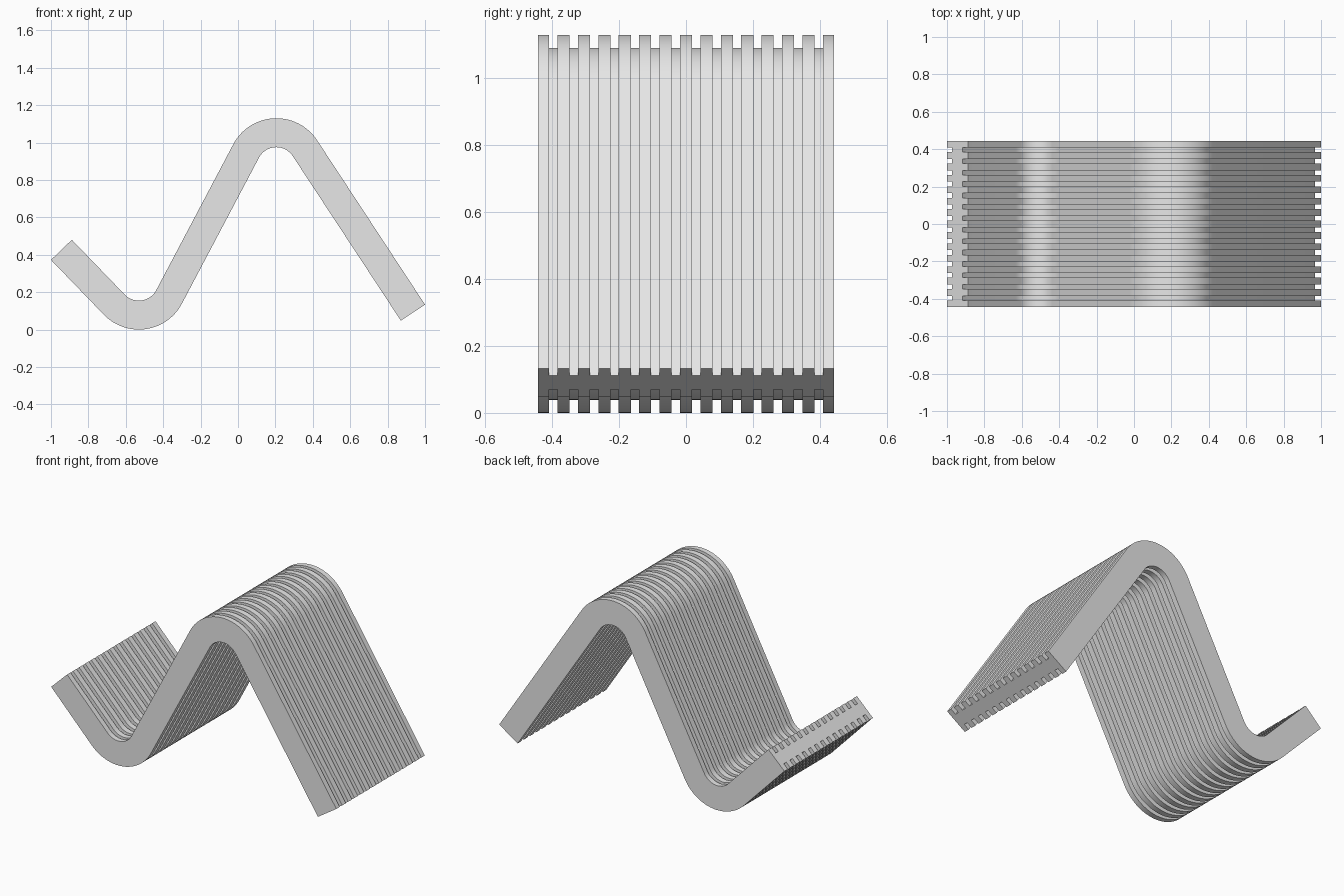
import bpy
import bmesh
from math import sin, cos, radians
from mathutils import Vector

cube = bpy.data.objects.get("Cube")
if cube:
    bpy.data.objects.remove(cube)

HALF_WIDTH = 0.443
HALF_THICK = 0.0775
PITCH, GROOVE, DEPTH, COUNT = 0.061, 0.025, 0.039, 14
OUTER = 0.26                      # outer radius of both bends
MID = OUTER - HALF_THICK          # centreline radius
LOW, HIGH = Vector((-0.53, OUTER)), Vector((0.205, 1.13 - OUTER))
LEFT, RISE, FALL = radians(-46), radians(62.2), radians(-56.7)
STEPS = 28

grey = bpy.data.materials.new("light grey")
grey.use_nodes = True
grey.diffuse_color = (0.8, 0.8, 0.8, 1)
grey.node_tree.nodes["Principled BSDF"].inputs["Base Color"].default_value = (0.8, 0.8, 0.8, 1)


def heading(a):
    return Vector((cos(a), sin(a)))


def normal(a):
    return Vector((-sin(a), cos(a)))


def bend(centre, start, end, side):
    """Centreline points and angles round one bend."""
    angles = [start + (end - start) * i / STEPS for i in range(STEPS + 1)]
    return [(centre + normal(a) * MID * side, a) for a in angles]


# Centreline: straight tail, valley, straight rise, crest, straight fall
path = bend(LOW, LEFT, RISE, -1) + bend(HIGH, RISE, FALL, 1)
first, last = path[0][0], path[-1][0]
tail = (first - normal(LEFT) * HALF_THICK).x + 1
fall = 1 - (last + normal(FALL) * HALF_THICK).x
path.insert(0, (first - heading(LEFT) * tail / cos(LEFT), LEFT))
path.append((last + heading(FALL) * fall / cos(FALL), FALL))

# Cross-section: a slab with matching grooves in both faces
upper = [(-HALF_WIDTH, HALF_THICK)]
for i in range(COUNT):
    y = (i - (COUNT - 1) / 2) * PITCH
    a, b = y - GROOVE / 2, y + GROOVE / 2
    floor = HALF_THICK - DEPTH
    upper += [(a, HALF_THICK), (a, floor), (b, floor), (b, HALF_THICK)]
upper.append((HALF_WIDTH, HALF_THICK))
section = upper + [(y, -h) for y, h in reversed(upper)]

# Sweep the section along the centreline
bm = bmesh.new()
rings = []
for p, a in path:
    n = normal(a)
    rings.append([bm.verts.new((p.x + n.x * h, y, p.y + n.y * h)) for y, h in section])
size = len(section)
for r, s in zip(rings, rings[1:]):
    for i in range(size):
        j = (i + 1) % size
        bm.faces.new((r[i], r[j], s[j], s[i]))
bm.faces.new(rings[0])
bm.faces.new(rings[-1])
bmesh.ops.recalc_face_normals(bm, faces=bm.faces)

mesh = bpy.data.meshes.new("grooved_wave_strip")
bm.to_mesh(mesh)
bm.free()
mesh.materials.append(grey)
strip = bpy.data.objects.new("grooved_wave_strip", mesh)
bpy.context.collection.objects.link(strip)
bpy.ops.object.select_all(action='DESELECT')
strip.select_set(True)
bpy.context.view_layer.objects.active = strip
bpy.ops.object.shade_smooth_by_angle(angle=radians(30))
